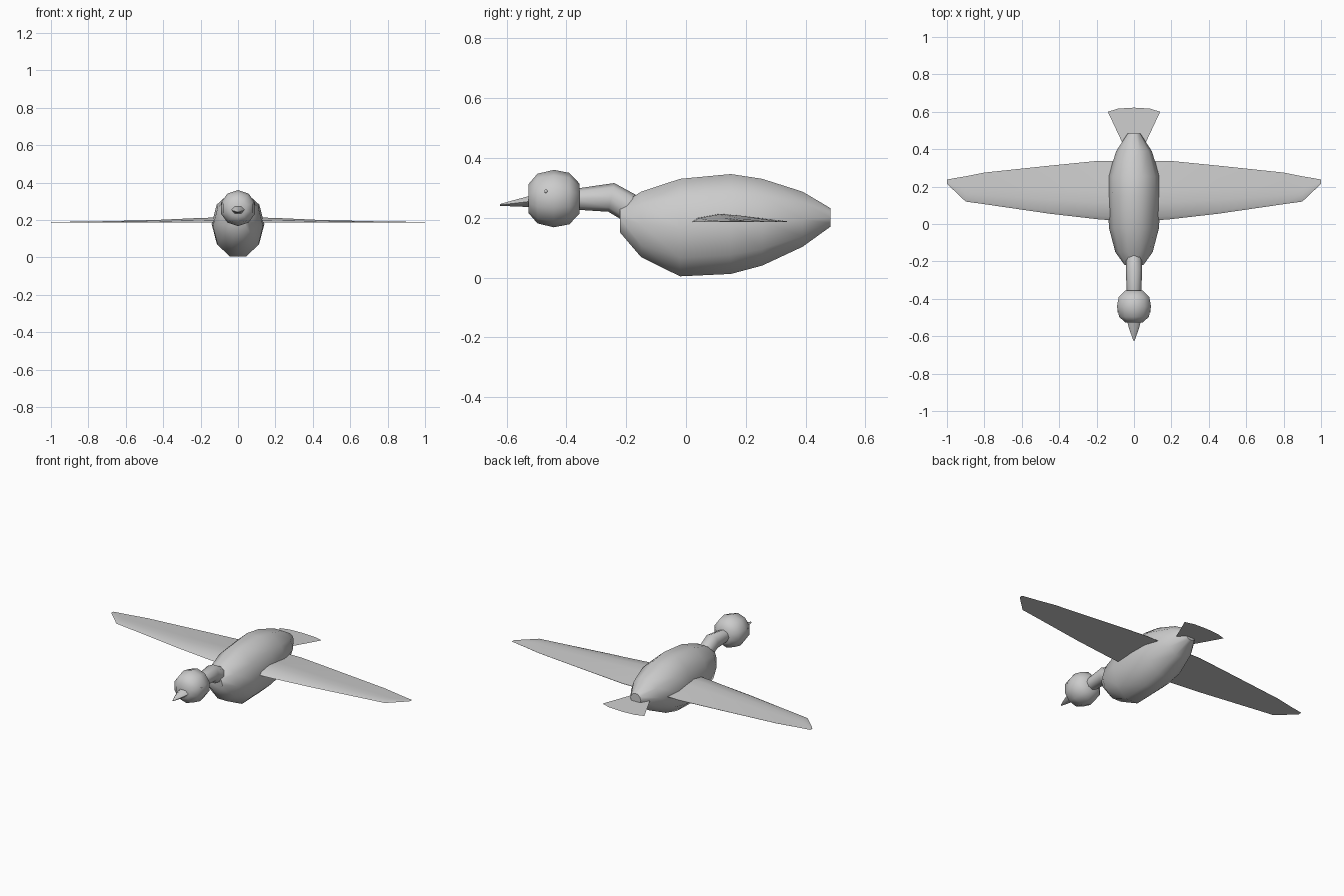
import bpy, bmesh, math

if "Cube" in bpy.data.objects:
    bpy.data.objects.remove(bpy.data.objects["Cube"])


def make_object(name, bm, angle=50):
    bmesh.ops.recalc_face_normals(bm, faces=bm.faces)
    mesh = bpy.data.meshes.new(name)
    bm.to_mesh(mesh)
    bm.free()
    ob = bpy.data.objects.new(name, mesh)
    bpy.context.collection.objects.link(ob)
    bpy.ops.object.select_all(action='DESELECT')
    bpy.context.view_layer.objects.active = ob
    ob.select_set(True)
    bpy.ops.object.shade_smooth_by_angle(angle=math.radians(angle))
    return ob


def loft(name, rings, angle=50):
    """Skin a row of closed rings and cap both ends."""
    bm = bmesh.new()
    rows = [[bm.verts.new(p) for p in ring] for ring in rings]
    n = len(rows[0])
    for a, b in zip(rows, rows[1:]):
        for i in range(n):
            j = (i + 1) % n
            bm.faces.new((a[i], a[j], b[j], b[i]))
    bm.faces.new(rows[0])
    bm.faces.new(rows[-1])
    return make_object(name, bm, angle)


def oval(top, bottom, half_width, sides, turn=0.0):
    """Oval ring spanning two (y, z) points, so it can be tilted."""
    ring = []
    for i in range(sides):
        a = 2 * math.pi * (i + turn) / sides
        c = math.cos(a) / math.cos(math.pi / sides) if turn else math.cos(a)
        y = (top[0] + bottom[0]) / 2 + (top[0] - bottom[0]) / 2 * c
        z = (top[1] + bottom[1]) / 2 + (top[1] - bottom[1]) / 2 * c
        ring.append((half_width * math.sin(a), y, z))
    return ring


# Body: y, top z, bottom z, half width
body = [(-0.22, 0.243, 0.15, 0.05), (-0.15, 0.287, 0.068, 0.10),
        (-0.02, 0.33, 0.004, 0.134), (0.15, 0.346, 0.012, 0.141),
        (0.255, 0.33, 0.04, 0.138), (0.39, 0.287, 0.103, 0.095),
        (0.483, 0.232, 0.17, 0.035)]
loft("body", [oval((y, t), (y, b), w, 10, 0.5) for y, t, b, w in body])

# Neck: tilted rings from head to chest
loft("neck", [oval((-0.37, 0.297), (-0.37, 0.227), 0.038, 8),
              oval((-0.24, 0.316), (-0.26, 0.22), 0.044, 8),
              oval((-0.165, 0.275), (-0.21, 0.19), 0.043, 8)])

# Head: rounded ball with rings along y
head = [(-0.527, 0.048), (-0.497, 0.083), (-0.442, 0.096),
        (-0.39, 0.086), (-0.356, 0.05)]
loft("head", [oval((y, 0.264 + r), (y, 0.264 - r), r, 10) for y, r in head], 60)

# Beak
loft("beak", [oval((-0.515, 0.275), (-0.515, 0.236), 0.038, 6, 0.5),
              oval((-0.56, 0.263), (-0.56, 0.237), 0.026, 6, 0.5),
              oval((-0.622, 0.246), (-0.622, 0.24), 0.004, 6, 0.5)])

# Eyes
for side, label in ((-1, "left"), (1, "right")):
    bm = bmesh.new()
    bmesh.ops.create_uvsphere(bm, u_segments=8, v_segments=6, radius=0.006)
    bmesh.ops.translate(bm, verts=bm.verts, vec=(side * 0.083, -0.468, 0.288))
    make_object(label + "_eye", bm)

# Wings: x, leading y, trailing y, thickness
stations = [(0.05, 0.015, 0.335, 0.028), (0.19, 0.025, 0.338, 0.026),
            (0.45, 0.055, 0.312, 0.014), (0.80, 0.106, 0.275, 0.006),
            (0.90, 0.12, 0.255, 0.005), (1.0, 0.215, 0.238, 0.003)]
section = [(0, 0), (0.06, 0.5), (0.29, 1), (0.5, 0.8), (1, 0.08), (1, 0)]
for side, label in ((-1, "left"), (1, "right")):
    loft(label + "_wing", [[(side * x, a + (b - a) * u, 0.186 + t * v)
                            for u, v in section] for x, a, b, t in stations])

# Tail: thin fan sloping slightly down
outline = [(0.05, 0.41), (0.065, 0.44), (0.14, 0.60), (0.085, 0.617), (0, 0.622)]
outline += [(-x, y) for x, y in reversed(outline[:-1])]
bm = bmesh.new()
bm.faces.new([bm.verts.new((x, y, 0.187 - (y - 0.44) * 0.05)) for x, y in outline])
make_object("tail", bm)
